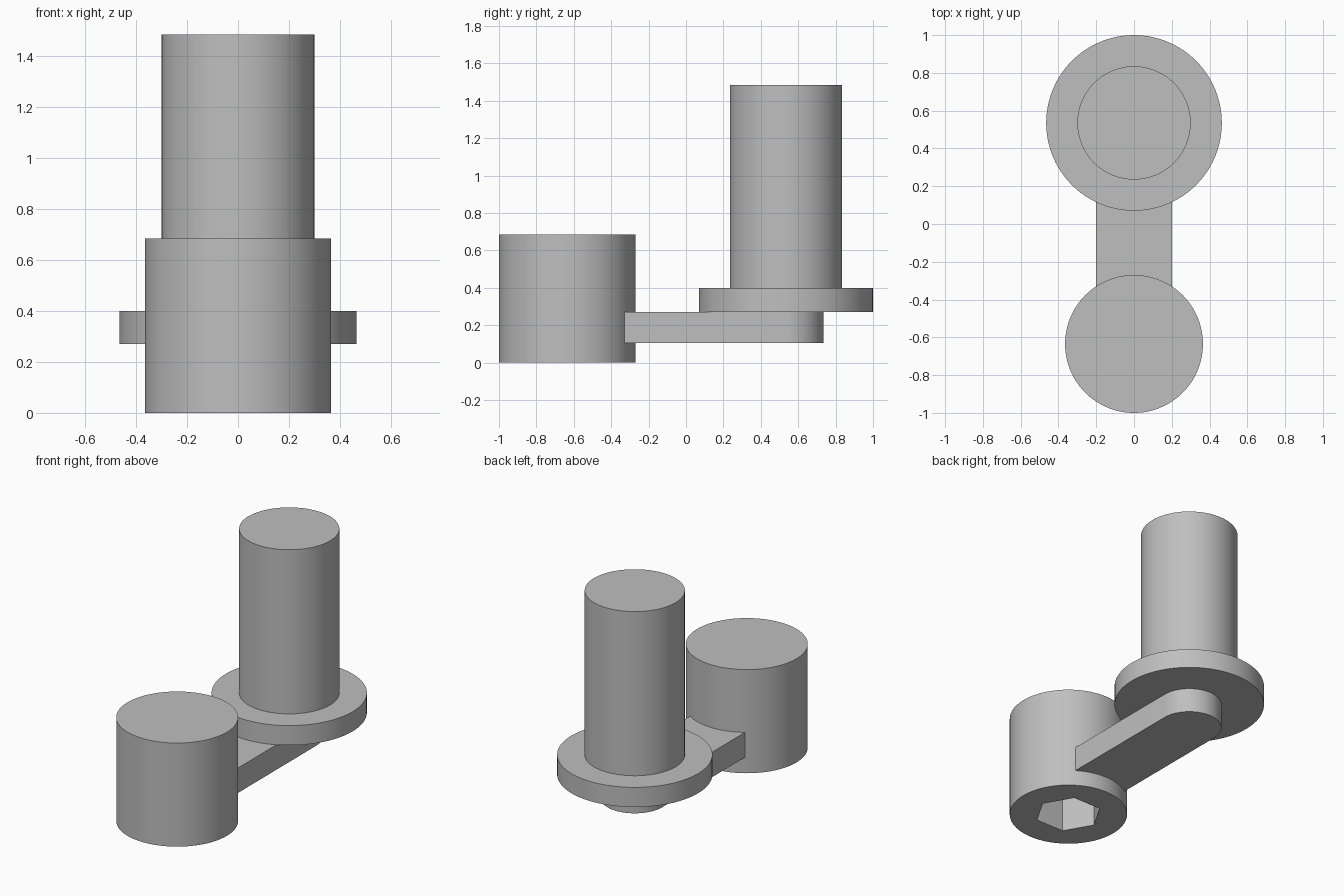
import bpy
import bmesh
import math

default = bpy.data.objects.get("Cube")
if default:
    bpy.data.objects.remove(default, do_unlink=True)

# One grey metal for every part
GREY = (0.52, 0.52, 0.52, 1)
metal = bpy.data.materials.new("grey_metal")
metal.use_nodes = True
metal.diffuse_color = GREY
metal.node_tree.nodes["Principled BSDF"].inputs["Base Color"].default_value = GREY

HEAD_Y, PIN_Y = -0.635, 0.535
ARM_HALF = 0.2


def prism(name, outline, bottom, top):
    """Extrude a counter-clockwise outline from bottom to top."""
    bm = bmesh.new()
    base = bm.faces.new([bm.verts.new((x, y, bottom)) for x, y in outline])
    grown = bmesh.ops.extrude_face_region(bm, geom=[base], use_keep_orig=True)
    lifted = [v for v in grown["geom"] if isinstance(v, bmesh.types.BMVert)]
    bmesh.ops.translate(bm, vec=(0, 0, top - bottom), verts=lifted)
    bmesh.ops.recalc_face_normals(bm, faces=bm.faces)
    mesh = bpy.data.meshes.new(name)
    bm.to_mesh(mesh)
    bm.free()
    mesh.materials.append(metal)
    obj = bpy.data.objects.new(name, mesh)
    bpy.context.collection.objects.link(obj)
    return obj


def arc(radius, y, sides, sweep=math.tau, closed=True):
    """Points of a circle or arc centred on x = 0, starting at +x."""
    count = sides if closed else sides + 1
    return [(radius * math.cos(sweep * i / sides),
             y + radius * math.sin(sweep * i / sides)) for i in range(count)]


def activate(obj):
    bpy.ops.object.select_all(action="DESELECT")
    obj.select_set(True)
    bpy.context.view_layer.objects.active = obj


# Round parts
head = prism("socket_head", arc(0.365, HEAD_Y, 96), 0, 0.685)
flange = prism("flange", arc(0.465, PIN_Y, 96), 0.27, 0.4)
pin = prism("pin", arc(0.3, PIN_Y, 96), 0.4, 1.485)

# Flat arm with a rounded far end, rooted just inside the head
root_y = HEAD_Y + 0.28
arm_outline = arc(ARM_HALF, PIN_Y, 48, math.pi, closed=False)
arm_outline += [(-ARM_HALF, root_y), (ARM_HALF, root_y)]
arm = prism("arm", arm_outline, 0.105, 0.27)

# Hexagonal socket in the underside of the head
cutter = prism("hex_cutter", arc(0.207, HEAD_Y, 6), -0.1, 0.4)
cutter.hide_render = True
cut = head.modifiers.new("hex_socket", "BOOLEAN")
cut.operation = "DIFFERENCE"
cut.solver = "EXACT"
cut.object = cutter
activate(head)
bpy.ops.object.modifier_apply(modifier=cut.name)
bpy.data.objects.remove(cutter, do_unlink=True)

for part in (head, flange, pin, arm):
    activate(part)
    bpy.ops.object.shade_smooth_by_angle(angle=math.radians(30))
